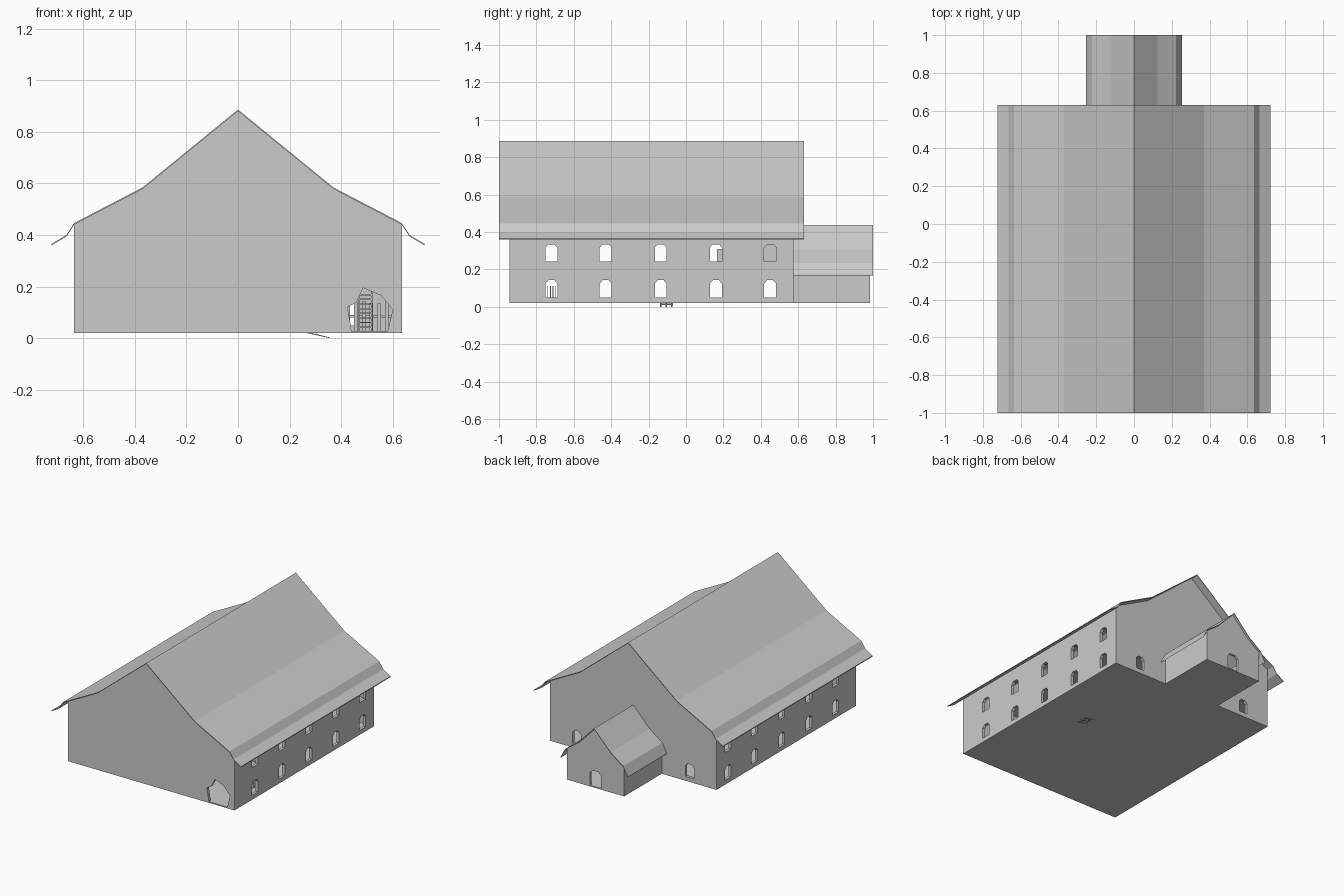
import bpy, bmesh, math, random
from mathutils import Vector, Matrix

if "Cube" in bpy.data.objects:
    bpy.data.objects.remove(bpy.data.objects["Cube"])
random.seed(3)


def make(name, bm):
    bmesh.ops.recalc_face_normals(bm, faces=bm.faces)
    me = bpy.data.meshes.new(name)
    bm.to_mesh(me)
    bm.free()
    ob = bpy.data.objects.new(name, me)
    bpy.context.collection.objects.link(ob)
    return ob


def add_prism(bm, pts, axis, a, b):
    # extrude a 2D outline along y (pts are x,z) or along x (pts are y,z)
    put = (lambda p, t: (p[0], t, p[1])) if axis == 'y' else (lambda p, t: (t, p[0], p[1]))
    lo = [bm.verts.new(put(p, a)) for p in pts]
    hi = [bm.verts.new(put(p, b)) for p in pts]
    bm.faces.new(lo)
    bm.faces.new(hi[::-1])
    for i in range(len(pts)):
        j = (i + 1) % len(pts)
        bm.faces.new((lo[i], hi[i], hi[j], lo[j]))


def prism(name, pts, axis, a, b):
    bm = bmesh.new()
    add_prism(bm, pts, axis, a, b)
    return make(name, bm)


def add_box(bm, x0, x1, y0, y1, z0, z1):
    add_prism(bm, [(x0, z0), (x1, z0), (x1, z1), (x0, z1)], 'y', y0, y1)


def sym(half):
    # mirror a right-hand profile running from ridge to eave
    return [(-x, z) for x, z in reversed(half) if x > 0] + half


def gable(half, base):
    top = sym(half)
    return top + [(half[-1][0], base), (-half[-1][0], base)]


def arch(c, w, z0, z1):
    s = z1 - 0.018
    return [(c - w, z0), (c + w, z0), (c + w, s), (c + w * 0.5, z1), (c - w * 0.5, z1), (c - w, s)]


def cut(ob, cutters):
    # subtract the helpers in order, bake the result and drop the helpers
    for c in cutters:
        c.hide_render = True
        m = ob.modifiers.new("cut", 'BOOLEAN')
        m.operation, m.solver, m.object = 'DIFFERENCE', 'EXACT', c
    dg = bpy.context.evaluated_depsgraph_get()
    me = bpy.data.meshes.new_from_object(ob.evaluated_get(dg))
    ob.modifiers.clear()
    ob.data = me
    for c in cutters:
        bpy.data.objects.remove(c)


def roof(name, half, y0, y1, t=0.006):
    top = sym(half)
    return prism(name, top + [(x, z - t) for x, z in reversed(top)], 'y', y0, y1)


# main walls, hollow, with arched windows and the broken hole in the front
walls = prism("main_walls", gable([(0, .88), (.37, .58), (.635, .44)], .02), 'y', -.945, .575)
room = prism("room_cutter", gable([(0, .855), (.36, .56), (.615, .425)], .027), 'y', -.925, .555)
bm = bmesh.new()
for y in (-.72, -.43, -.135, .16, .45):
    for z in (.05, .242):
        add_prism(bm, arch(y, .032, z, z + .092), 'x', -.8, .8)
for x in (-.43, .43):
    add_prism(bm, arch(x, .032, .05, .142), 'y', .54, .6)
add_prism(bm, [(.44, .028), (.58, .028), (.6, .11), (.555, .165), (.485, .195),
               (.46, .14), (.425, .12)], 'y', -1, -.91)
cut(walls, [room, make("opening_cutter", bm)])

# main roof
roof("main_roof", [(0, .886), (.37, .584), (.635, .446), (.665, .4), (.722, .366)], -1, .63)

# rear annex with its door and roof
annex = prism("annex_walls", gable([(0, .43), (.125, .3), (.218, .232)], .02), 'y', .575, .985)
inner = prism("annex_cutter", gable([(0, .41), (.12, .287), (.203, .22)], .027), 'y', .58, .97)
cut(annex, [inner, prism("door_cutter", arch(0, .042, .028, .135), 'y', .95, 1.02)])
roof("annex_roof", [(0, .436), (.125, .305), (.222, .235), (.255, .172)], .575, 1)

# upper floor inside
bm = bmesh.new()
add_box(bm, -.616, .616, -.6, .556, .195, .205)
make("upper_floor", bm)

# animal stalls: upright slats and rails
bm = bmesh.new()
for i in range(9):
    x = .36 + i * .03
    add_box(bm, x, x + .014, -.62, -.612, .027, .135 + random.uniform(0, .01))
add_box(bm, .34, .615, -.612, -.606, .08, .09)
for i in range(5):
    y = -.755 + i * .014
    add_box(bm, .3, .308, y, y + .004, .027, .11)
make("stall_fence", bm)

# ladder to the upper floor
bm = bmesh.new()
for x in (.465, .515):
    add_box(bm, x, x + .006, -.66, -.65, .027, .2)
for i in range(8):
    add_box(bm, .468, .518, -.658, -.652, .04 + i * .018, .045 + i * .018)
make("ladder", bm)

# loft partition behind the rear upper windows
bm = bmesh.new()
add_box(bm, .1, .11, .3, .556, .205, .5)
add_box(bm, .1, .11, .165, .2, .205, .31)
make("loft_partition", bm)

# tilted fork whose tip pokes out below the floor
bm = bmesh.new()
for k in (-1, 0, 1):
    y = -.105 + k * .03
    add_prism(bm, [(.255, .022), (.355, .003), (.357, 0), (.352, .006), (.27, .024)][:3] + [(.26, .026)],
              'y', y - .004, y + .004)
add_prism(bm, [(.3, .012), (.312, .01), (.312, .016), (.3, .018)], 'y', -.14, -.07)
make("fork", bm)
